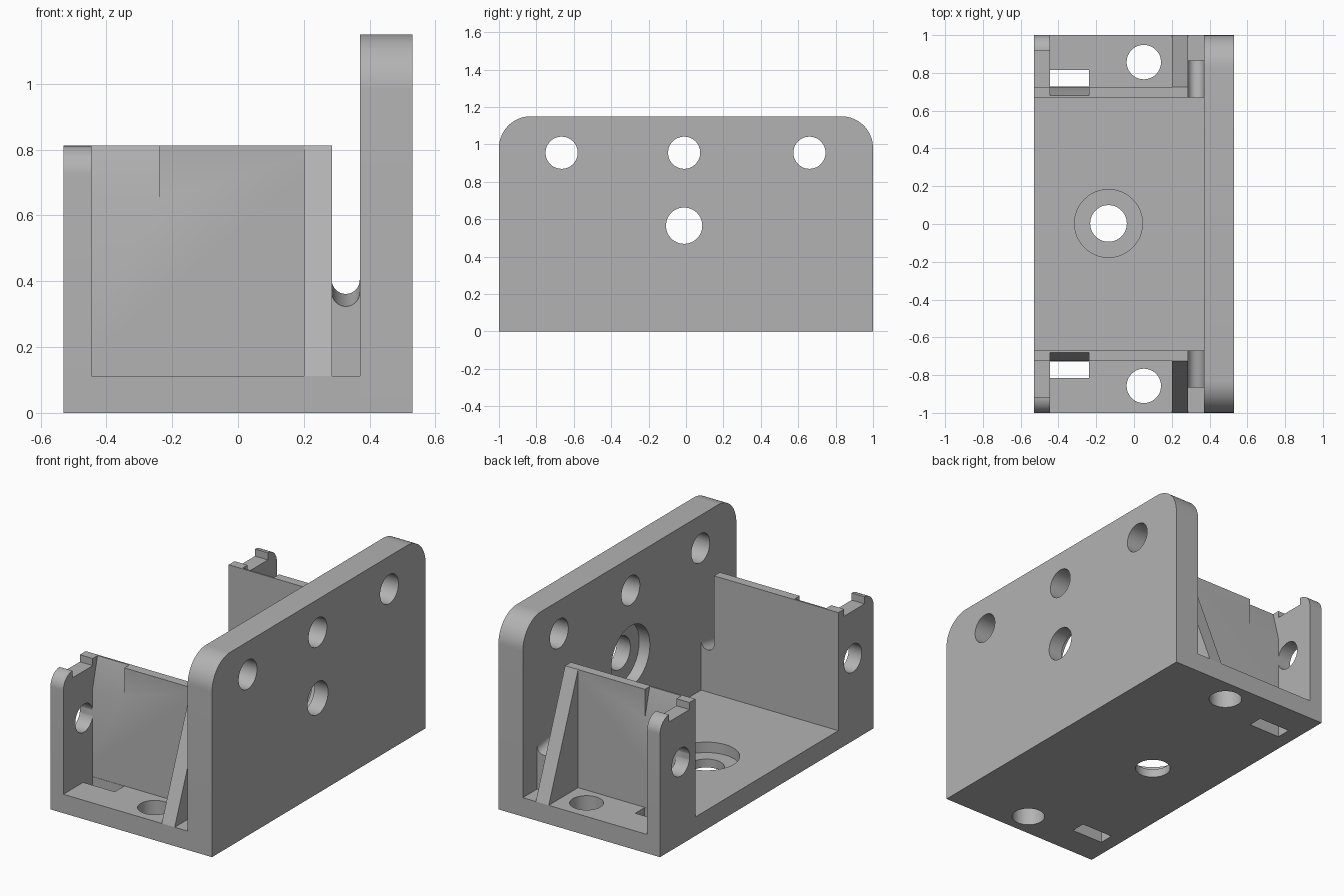
import bpy, bmesh, math

if "Cube" in bpy.data.objects:
    bpy.data.objects.remove(bpy.data.objects["Cube"], do_unlink=True)

grey = bpy.data.materials.new("light grey")
grey.use_nodes = True
colour = (0.45, 0.45, 0.45, 1)
grey.diffuse_color = colour
grey.node_tree.nodes["Principled BSDF"].inputs["Base Color"].default_value = colour


def prism(name, outline, axis, low, high):
    """Extrude a 2D outline along an axis; the outline uses the other two axes in order."""
    bm = bmesh.new()

    def place(p, depth):
        co = list(p)
        co.insert(axis, depth)
        return bm.verts.new(co)

    a = [place(p, low) for p in outline]
    b = [place(p, high) for p in outline]
    bm.faces.new(a)
    bm.faces.new(b[::-1])
    for i in range(len(a)):
        j = (i + 1) % len(a)
        bm.faces.new((a[i], b[i], b[j], a[j]))
    bmesh.ops.recalc_face_normals(bm, faces=bm.faces)
    mesh = bpy.data.meshes.new(name)
    bm.to_mesh(mesh)
    bm.free()
    mesh.materials.append(grey)
    obj = bpy.data.objects.new(name, mesh)
    bpy.context.collection.objects.link(obj)
    return obj


def rect(u0, u1, v0, v1):
    return [(u0, v0), (u1, v0), (u1, v1), (u0, v1)]


def arc(u, v, r, start, end, steps):
    angles = [math.radians(start + (end - start) * i / steps) for i in range(steps + 1)]
    return [(u + r * math.cos(t), v + r * math.sin(t)) for t in angles]


def cut(obj, outline, axis, low, high):
    cutter = prism("cutter", outline, axis, low, high)
    cutter.hide_render = True
    mod = obj.modifiers.new("cut", "BOOLEAN")
    mod.operation, mod.solver, mod.object = "DIFFERENCE", "EXACT", cutter
    bpy.context.view_layer.objects.active = obj
    bpy.ops.object.modifier_apply(modifier=mod.name)
    bpy.data.objects.remove(cutter, do_unlink=True)


def drill(obj, u, v, r, axis, low, high):
    cut(obj, arc(u, v, r, 0, 360, 48)[:-1], axis, low, high)


FLOOR, TOP, PLATE_X, EDGE = 0.112, 0.812, 0.37, 0.53
parts = []

# Floor with counterbored centre hole, end holes and tie slots
base = prism("base", rect(-EDGE, PLATE_X, -1, 1), 2, 0, FLOOR)
drill(base, -0.135, 0.003, 0.097, 2, -0.1, 0.2)
drill(base, -0.135, 0.003, 0.18, 2, 0.05, 0.2)
for s in (-1, 1):
    drill(base, 0.052, s * 0.857, 0.091, 2, -0.1, 0.2)
    cut(base, rect(-0.445, -0.238, s * 0.727, s * 0.815), 2, -0.1, 0.2)
parts.append(base)

# Tall mounting plate with rounded top corners
R, H = 0.17, 1.15
outline = [(-1, 0), (1, 0)] + arc(1 - R, H - R, R, 0, 90, 16) + arc(R - 1, H - R, R, 90, 180, 16)
plate = prism("mounting_plate", outline, 0, PLATE_X, EDGE)
for y in (-0.665, -0.01, 0.66):
    drill(plate, y, 0.955, 0.086, 0, 0.3, 0.6)
drill(plate, -0.01, 0.565, 0.097, 0, 0.3, 0.6)
drill(plate, -0.01, 0.565, 0.18, 0, 0.3, PLATE_X + 0.07)
parts.append(plate)

for s, side in ((-1, "front"), (1, "back")):
    def mirror(points):
        return [(s * y, z) for y, z in points]

    # Cross wall with a tapered relief at the top of its outer face
    wall = prism(side + "_wall", mirror(rect(0.67, 0.725, FLOOR, TOP)), 0, -EDGE, 0.285)
    relief = [(0.726, 0.635), (0.678, 0.82), (0.77, 0.82), (0.77, 0.635)]
    cut(wall, mirror(relief), 0, -0.445, -0.238)

    # Outer flange with a raised rounded tip and a hole
    shape = [(0.725, FLOOR), (1, FLOOR)] + arc(0.915, TOP - 0.085, 0.085, 0, 90, 12)
    shape += [(0.915, 0.77), (0.725, 0.77)]
    flange = prism(side + "_flange", mirror(shape), 0, -EDGE, -0.445)
    drill(flange, s * 0.806, 0.49, 0.083, 0, -0.6, -0.4)

    # Sloping gusset
    slope = [(0.725, FLOOR), (1, FLOOR), (0.725, TOP)]
    gusset = prism(side + "_gusset", mirror(slope), 0, 0.2, 0.285)

    # Grooved block between wall and plate, falling towards the outside
    groove = [(0.285, FLOOR), (PLATE_X, FLOOR)] + arc(0.3275, 0.404, 0.0425, 0, -180, 16)
    block = prism(side + "_channel", groove, 1, s * 0.67, s * 0.865)
    for v in block.data.vertices:
        if abs(v.co.y) > 0.8 and v.co.z > 0.2:
            v.co.z -= 0.038
    parts += [wall, flange, gusset, block]

# Smooth round surfaces, keep sharp edges
for obj in parts:
    bpy.ops.object.select_all(action="DESELECT")
    obj.select_set(True)
    bpy.context.view_layer.objects.active = obj
    bpy.ops.object.shade_smooth_by_angle(angle=math.radians(30))
